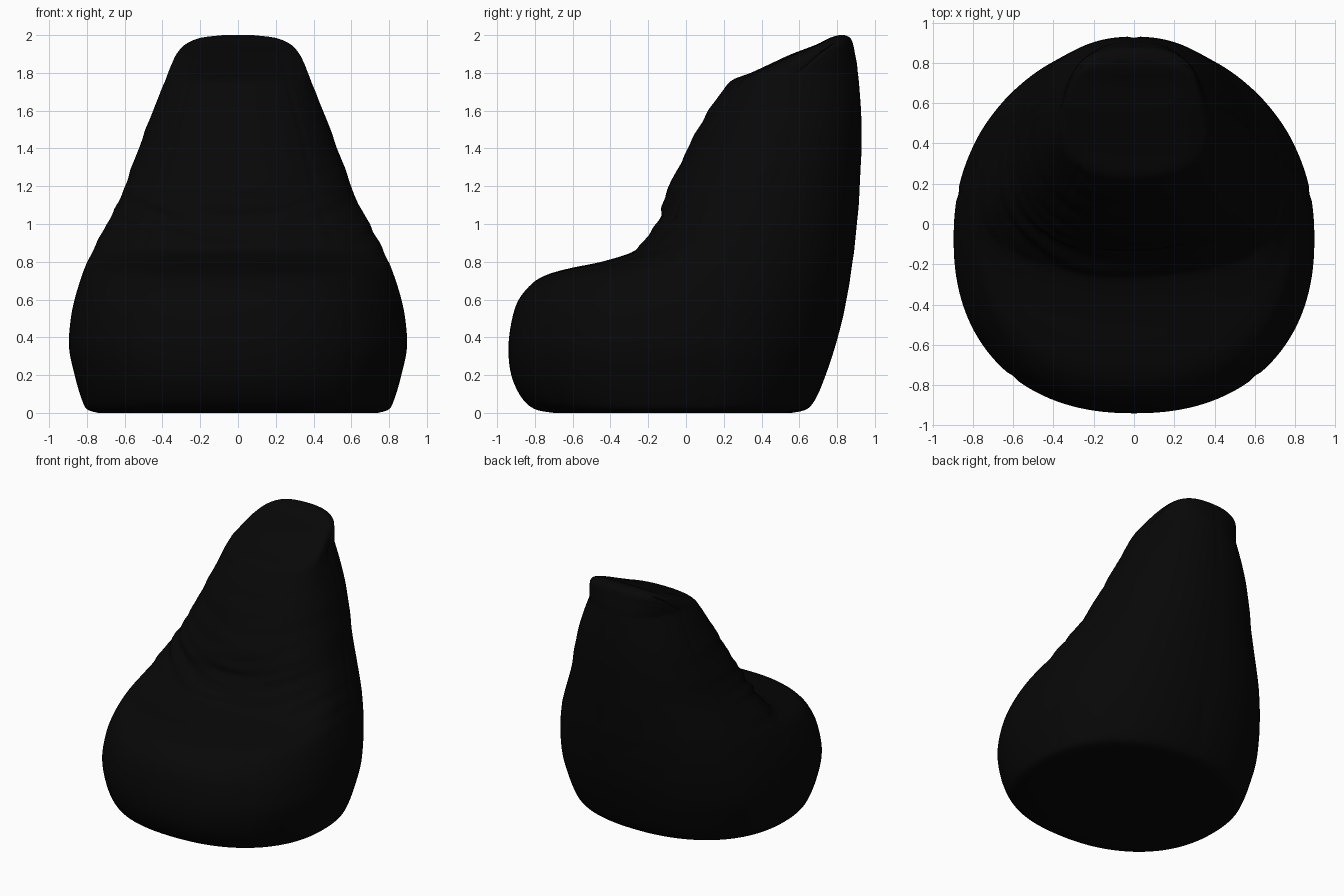
import bpy, bmesh, math
from mathutils import Vector, noise

cube = bpy.data.objects.get("Cube")
if cube:
    bpy.data.objects.remove(cube, do_unlink=True)

# Matt black fabric
fabric = bpy.data.materials.new("black_fabric")
fabric.use_nodes = True
colour = (0.0022, 0.0022, 0.0022, 1)
fabric.diffuse_color = colour
bsdf = fabric.node_tree.nodes["Principled BSDF"]
bsdf.inputs["Base Color"].default_value = colour
bsdf.inputs["Roughness"].default_value = 0.9

# Horizontal sections: height, front y, back y, half width
SECTIONS = [
    (0.00, -0.70, 0.56, 0.74), (0.02, -0.80, 0.64, 0.80),
    (0.08, -0.87, 0.69, 0.83), (0.20, -0.925, 0.74, 0.865),
    (0.35, -0.94, 0.79, 0.895), (0.50, -0.92, 0.83, 0.885),
    (0.60, -0.885, 0.85, 0.865), (0.68, -0.82, 0.865, 0.842),
    (0.73, -0.74, 0.872, 0.825), (0.765, -0.62, 0.877, 0.812),
    (0.80, -0.45, 0.882, 0.798), (0.85, -0.29, 0.89, 0.773),
    (0.90, -0.235, 0.895, 0.748), (1.00, -0.16, 0.905, 0.695),
    (1.10, -0.125, 0.915, 0.642), (1.20, -0.09, 0.92, 0.598),
    (1.30, -0.04, 0.925, 0.565), (1.40, 0.01, 0.93, 0.525),
    (1.50, 0.06, 0.93, 0.49), (1.60, 0.12, 0.927, 0.45),
    (1.70, 0.19, 0.92, 0.41), (1.76, 0.24, 0.915, 0.385),
    (1.80, 0.34, 0.91, 0.37), (1.85, 0.45, 0.905, 0.35),
    (1.90, 0.56, 0.895, 0.325), (1.95, 0.69, 0.885, 0.28),
    (1.985, 0.76, 0.87, 0.20), (2.00, 0.81, 0.84, 0.08),
]
SEGMENTS = 144                          # 2.5 degrees each
SUBSTEPS = 5
SEAMS = (12.5, 90, 167.5, 230, 310)     # panel seams, degrees


def catmull(p0, p1, p2, p3, t):
    return tuple(0.5 * (2 * b + (c - a) * t + (2 * a - 5 * b + 4 * c - d) * t * t
                        + (3 * b - a - 3 * c + d) * t ** 3)
                 for a, b, c, d in zip(p0, p1, p2, p3))


def bump(v, centre, width):
    return math.exp(-((v - centre) / width) ** 2)


def power(v, n):
    return math.copysign(abs(v) ** (2 / n), v)


def widest_y(z, front, back):
    # The widest line leans back with height, as the side seams do
    t = max(0, min(1, (z - 0.3) / 1.4))
    lean = -0.08 + 0.56 * t * t * (3 - 2 * t)
    return max(lean, front + 0.25 * (back - front))


def surface_point(section, degrees):
    z, front, back, half = section
    a = math.radians(degrees)
    c, s = math.cos(a), math.sin(a)
    n = 2.25
    middle = widest_y(z, front, back)
    depth = back - middle if s > 0 else middle - front
    x = half * power(c, n)
    y = middle + depth * power(s, n)
    # Curved folds around the foot of the backrest and lighter ones above
    facing = max(0.0, min(1.0, 0.35 - s))
    zone = bump(z, 1.0, 0.22) + 0.35 * bump(z, 1.55, 0.35)
    fold = noise.noise(Vector((x * 2.2, y * 1.5, (z - 0.45 * x * x) * 14)))
    move = 0.022 * fold * facing * zone
    # Shallow stitched grooves
    if 0.03 < z < 1.96 and degrees in SEAMS:
        move -= 0.006
    return (x + c * move, y + s * move, z)


# Fill in smooth sections between the listed ones
rings = []
last = len(SECTIONS) - 1
for i in range(last):
    pts = [SECTIONS[max(0, min(last, i + k))] for k in (-1, 0, 1, 2)]
    rings += [catmull(*pts, k / SUBSTEPS) for k in range(SUBSTEPS)]
rings.append(SECTIONS[-1])

# Loft the bag and close its base and crown
bm = bmesh.new()
grid = [[bm.verts.new(surface_point(r, 360 * j / SEGMENTS)) for j in range(SEGMENTS)]
        for r in rings]
for low, high in zip(grid, grid[1:]):
    for j in range(SEGMENTS):
        k = (j + 1) % SEGMENTS
        bm.faces.new((low[j], low[k], high[k], high[j]))
bm.faces.new(grid[0][::-1])
bm.faces.new(grid[-1])
bmesh.ops.recalc_face_normals(bm, faces=bm.faces)
mesh = bpy.data.meshes.new("bean_bag_cover")
bm.to_mesh(mesh)
bm.free()
mesh.materials.append(fabric)
bag = bpy.data.objects.new("bean_bag_cover", mesh)
bpy.context.collection.objects.link(bag)

bpy.ops.object.select_all(action='DESELECT')
bag.select_set(True)
bpy.context.view_layer.objects.active = bag
bpy.ops.object.shade_smooth_by_angle(angle=math.radians(50))
